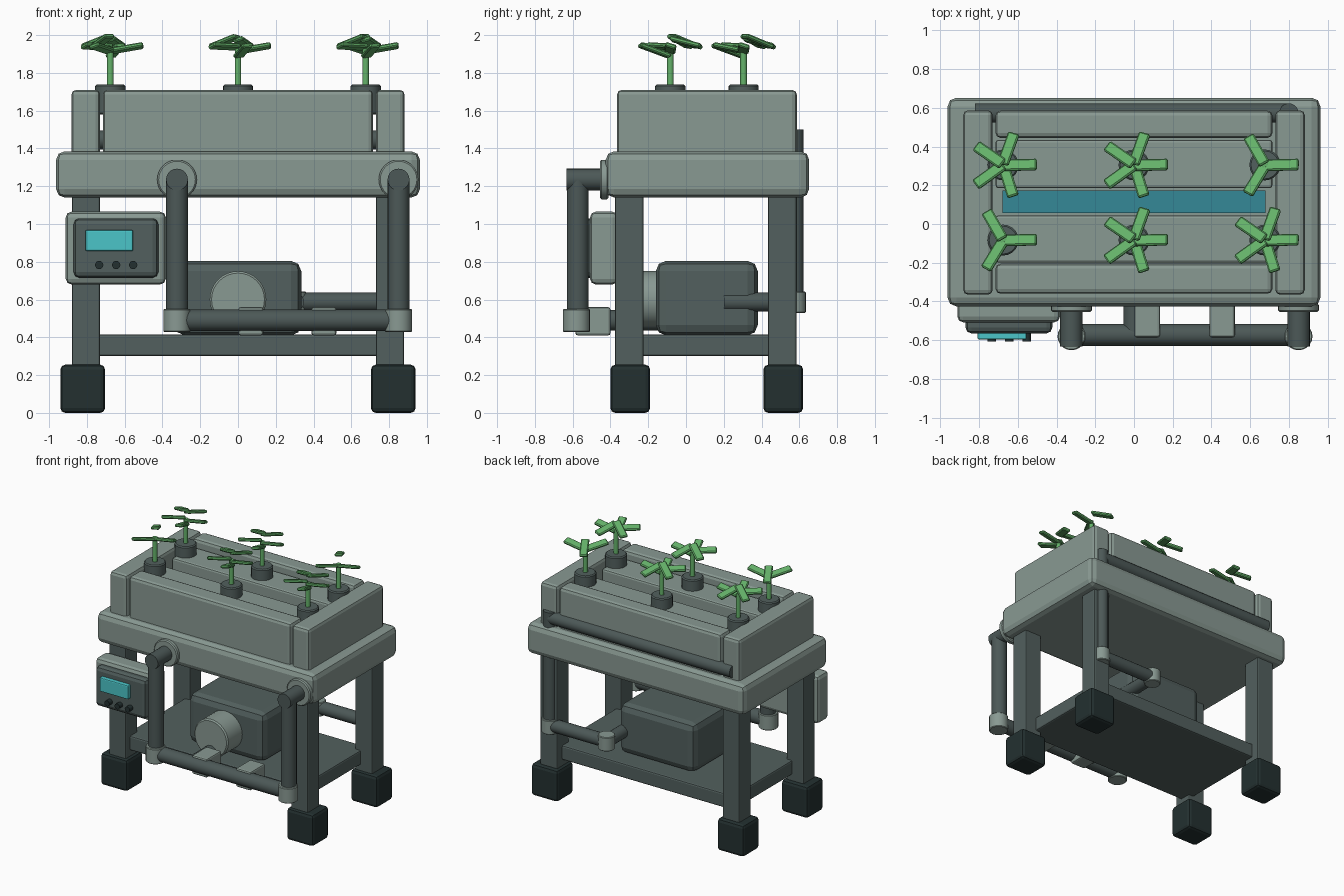
import bpy, bmesh, math
from mathutils import Matrix, Vector

if "Cube" in bpy.data.objects:
    bpy.data.objects.remove(bpy.data.objects["Cube"], do_unlink=True)


def material(name, r, g, b):
    m = bpy.data.materials.new(name)
    m.use_nodes = True
    m.diffuse_color = (r, g, b, 1)
    m.node_tree.nodes["Principled BSDF"].inputs["Base Color"].default_value = (r, g, b, 1)
    return m


LIGHT = material("light grey", .25, .32, .29)
DARK = material("dark grey", .085, .117, .112)
PIPE = material("pipe grey", .072, .098, .095)
RUBBER = material("black rubber", .017, .03, .03)
CYAN = material("cyan screen", .07, .56, .58)
WATER = material("water teal", .035, .25, .31)
GREEN = material("leaf green", .13, .45, .145)


def add(name, bm, mat):
    mesh = bpy.data.meshes.new(name)
    bm.to_mesh(mesh)
    bm.free()
    mesh.materials.append(mat)
    ob = bpy.data.objects.new(name, mesh)
    bpy.context.collection.objects.link(ob)
    return ob


def box(name, x, y, z, mat, bevel=0.015, segments=2):
    """Bevelled box from (min, max) ranges."""
    bm = bmesh.new()
    bmesh.ops.create_cube(bm, size=1)
    spans = (x, y, z)
    bmesh.ops.scale(bm, verts=bm.verts, vec=[b - a for a, b in spans])
    bmesh.ops.translate(bm, verts=bm.verts, vec=[(a + b) / 2 for a, b in spans])
    ob = add(name, bm, mat)
    if bevel:
        mod = ob.modifiers.new("bevel", 'BEVEL')
        mod.width, mod.segments = bevel, segments
    return ob


def rod(name, a, b, radius, mat, sides=20, bevel=0):
    """Cylinder between two points, smooth on its side."""
    a, b = Vector(a), Vector(b)
    d = b - a
    bm = bmesh.new()
    turn = Matrix.Translation((a + b) / 2) @ d.to_track_quat('Z', 'Y').to_matrix().to_4x4()
    bmesh.ops.create_cone(bm, cap_ends=True, segments=sides, radius1=radius,
                          radius2=radius, depth=d.length, matrix=turn)
    for f in bm.faces:
        f.smooth = len(f.verts) == 4
    for e in bm.edges:
        e.smooth = all(len(f.verts) == 4 for f in e.link_faces)
    ob = add(name, bm, mat)
    if bevel:
        mod = ob.modifiers.new("bevel", 'BEVEL')
        mod.width, mod.segments = bevel, 1
    return ob


# Frame: legs, rubber feet, shelf and tray
for sx, side in ((-1, "right"), (1, "left")):
    for y, end in ((-.3, "front"), (.51, "back")):
        c = .805 * sx
        box(f"{end}_{side}_leg", (c - .075, c + .075), (y - .075, y + .075), (.2, 1.2), DARK, .01)
        c = .822 * sx
        box(f"{end}_{side}_foot", (c - .118, c + .118), (y - .1, y + .11), (0, .255), RUBBER, .025)
box("shelf", (-.78, .78), (-.32, .52), (.3, .415), DARK, .012)
box("tray", (-.963, .963), (-.425, .652), (1.14, 1.385), LIGHT, .045)

# Planter walls, growing slabs and water channel
for sx, side in ((-1, "right"), (1, "left")):
    box(f"{side}_end_wall", sorted((.73 * sx, .882 * sx)), (-.365, .587), (1.36, 1.71), LIGHT, .025)
box("front_wall", (-.715, .715), (-.36, -.205), (1.36, 1.71), LIGHT, .025)
box("back_wall", (-.715, .715), (.445, .585), (1.36, 1.71), LIGHT, .025)
box("front_slab", (-.715, .715), (-.2, .045), (1.38, 1.65), LIGHT, .015)
box("back_slab", (-.715, .715), (.185, .435), (1.38, 1.65), LIGHT, .015)
box("water", (-.68, .68), (.058, .172), (1.38, 1.5), WATER, 0)

# Plants: all leaves share one tilted plane direction
TILT_DIR = -math.pi / 3
TILT = Matrix.Rotation(.35, 4, (math.sin(TILT_DIR), -math.cos(TILT_DIR), 0))


def plant(x, y, leaves):
    rod("pot", (x, y, 1.58), (x, y, 1.738), .08, DARK, 20, .008)
    rod("stem", (x, y, 1.7), (x, y, 1.93), .018, GREEN, 10)
    for i in range(leaves):
        a = i * math.tau / leaves
        lean = math.cos(a - TILT_DIR)
        bm = bmesh.new()
        bmesh.ops.create_cube(bm, size=1)
        bmesh.ops.scale(bm, verts=bm.verts, vec=(.175, .06, .024))
        centre = (x + .088 * math.cos(a), y + .088 * math.sin(a), 1.943 - .025 * lean)
        bmesh.ops.transform(bm, verts=bm.verts,
                            matrix=Matrix.Translation(centre) @ TILT @ Matrix.Rotation(a, 4, 'Z'))
        mod = add("leaf", bm, GREEN).modifiers.new("bevel", 'BEVEL')
        mod.width, mod.segments = .007, 1


for row, y in enumerate((-.083, .305)):
    for col in (-1, 0, 1):
        small = col == (-1, 1)[row]
        plant(.676 * col, y, 3 if small else 5)

# Pump with round front cap
box("pump", (-.335, .335), (-.16, .38), (.41, .805), DARK, .055)
rod("pump_cap", (0, -.345, .6), (0, -.14, .6), .15, LIGHT, 32, .01)

# Front pipe loop with couplings, flanges and brackets
for x in (-.323, .85):
    rod("riser_pipe", (x, -.573, .45), (x, -.573, 1.235), .058, PIPE)
    rod("tray_inlet", (x, -.632, 1.235), (x, -.4, 1.235), .058, PIPE)
    rod("flange", (x, -.455, 1.235), (x, -.41, 1.235), .105, LIGHT, 32, .008)
    rod("coupling", (x, -.58, .428), (x, -.58, .55), .072, LIGHT, 20, .005)
rod("front_pipe", (-.323, -.573, .49), (.85, -.573, .49), .057, PIPE)
rod("pump_inlet", (0, -.573, .49), (0, -.12, .49), .055, PIPE)
for x in (.068, .455):
    box("bracket", (x - .066, x + .066), (-.585, -.4), (.41, .56), LIGHT, .012)

# Back pipe run from pump up to the planter
YB, ZB = .573, .587
rod("pump_outlet", (.3, .2, ZB), (.3, YB, ZB), .05, PIPE)
rod("back_low_pipe", (.3, YB, ZB), (.8, YB, ZB), .05, PIPE)
rod("back_riser", (.8, YB, ZB), (.8, YB, 1.5), .05, PIPE)
rod("back_high_pipe", (.8, YB, 1.445), (-.82, YB, 1.445), .05, PIPE)
for x in (.3, .8):
    rod("back_coupling", (x, YB, .53), (x, YB, .642), .062, LIGHT, 20, .005)

# Control panel
box("panel_case", (-.912, -.382), (-.508, -.36), (.68, 1.065), LIGHT, .03)
box("panel_face", (-.87, -.422), (-.565, -.48), (.715, 1.03), DARK, .03)
box("panel_screen", (-.808, -.555), (-.597, -.55), (.857, .968), CYAN, .008)
for x in (-.735, -.645, -.555):
    rod("button", (x, -.606, .783), (x, -.55, .783), .022, RUBBER, 16)
